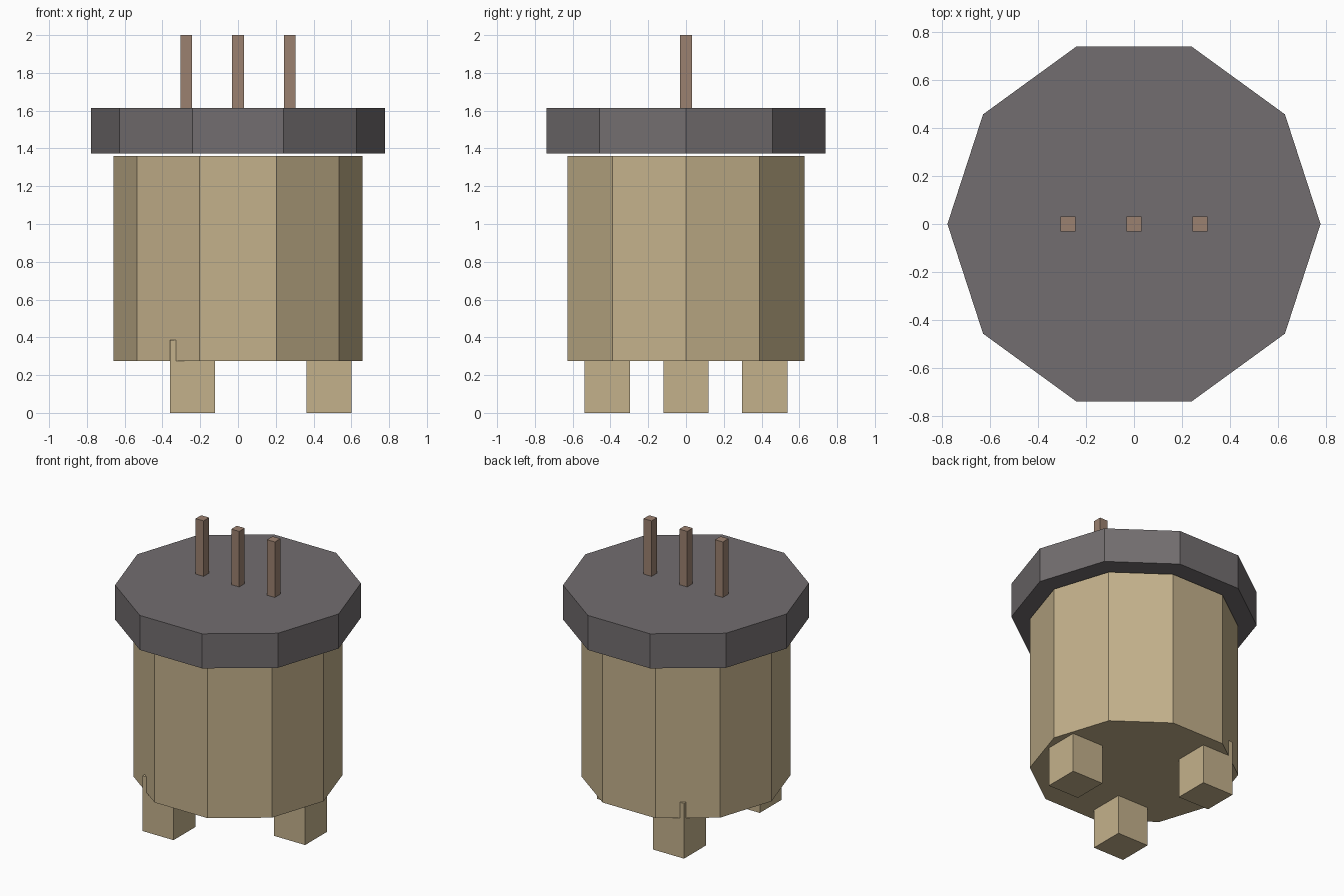
import bpy
import bmesh
from math import pi, cos, sin
from mathutils import Matrix

if "Cube" in bpy.data.objects:
    bpy.data.objects.remove(bpy.data.objects["Cube"])


def material(name, color):
    mat = bpy.data.materials.new(name)
    mat.diffuse_color = (*color, 1)
    mat.use_nodes = True
    mat.node_tree.nodes["Principled BSDF"].inputs["Base Color"].default_value = mat.diffuse_color
    return mat


def add_object(name, bm, mat):
    mesh = bpy.data.meshes.new(name)
    bm.to_mesh(mesh)
    bm.free()
    mesh.materials.append(mat)
    obj = bpy.data.objects.new(name, mesh)
    bpy.context.collection.objects.link(obj)


def decagon(name, radius, z0, z1, mat):
    bm = bmesh.new()
    # quarter turn puts a corner on the x axis
    place = Matrix.Translation((0, 0, (z0 + z1) / 2)) @ Matrix.Rotation(pi / 2, 4, 'Z')
    bmesh.ops.create_cone(bm, cap_ends=True, segments=10, radius1=radius,
                          radius2=radius, depth=z1 - z0, matrix=place)
    add_object(name, bm, mat)


def box(name, x, y, width, z0, z1, mat):
    bm = bmesh.new()
    place = Matrix.Translation((x, y, (z0 + z1) / 2)) @ Matrix.Diagonal((width, width, z1 - z0, 1))
    bmesh.ops.create_cube(bm, size=1, matrix=place)
    add_object(name, bm, mat)


tan = material("tan", (0.55, 0.44, 0.26))
grey = material("dark_grey", (0.17, 0.155, 0.16))
brown = material("brown", (0.33, 0.22, 0.16))

# Ten-sided body and the lid hovering just above it
decagon("body", 0.66, 0.275, 1.36, tan)
decagon("lid", 0.777, 1.372, 1.613, grey)

# Three feet set in a triangle, sunk into the body
for i in range(3):
    a = i * 2 * pi / 3
    box(f"foot_{i + 1}", 0.482 * cos(a), 0.482 * sin(a), 0.24, 0.005, 0.385, tan)

# Row of three pins on the lid
for i in (-1, 0, 1):
    box(f"pin_{i + 2}", i * 0.275, 0, 0.061, 1.6, 2.0, brown)

# Stand the feet exactly on the floor
for obj in bpy.data.objects:
    if obj.name.startswith("foot"):
        for v in obj.data.vertices:
            if v.co.z < 0.1:
                v.co.z = 0
